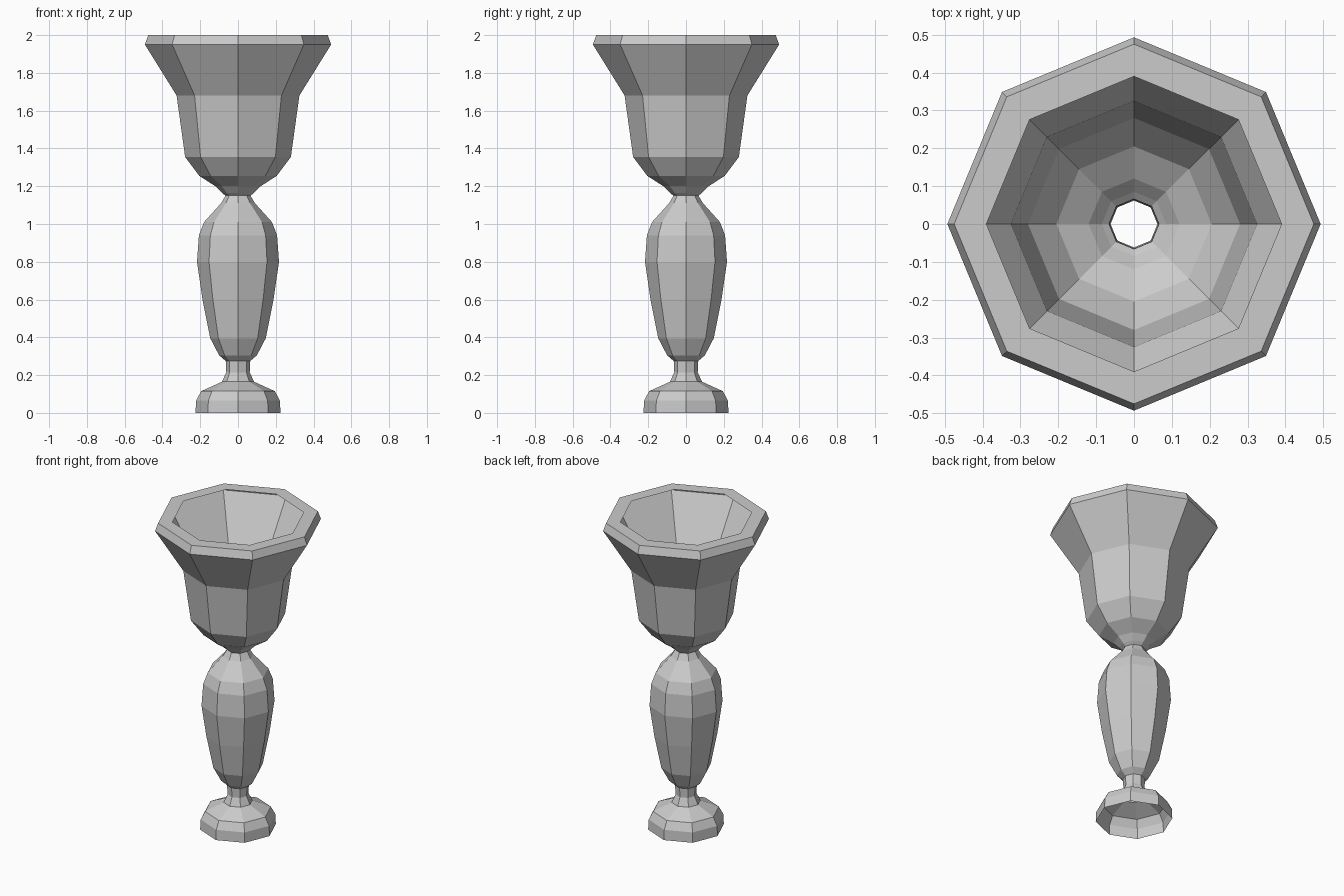
import bpy, bmesh
from math import cos, sin, pi

if "Cube" in bpy.data.objects:
    bpy.data.objects.remove(bpy.data.objects["Cube"])

SIDES = 8


def lathe(name, profile):
    """Spin a (radius, z) profile into an open, flat-faced octagonal shell."""
    bm = bmesh.new()
    rings = [[bm.verts.new((r * cos(2 * pi * i / SIDES), r * sin(2 * pi * i / SIDES), z))
              for i in range(SIDES)] for r, z in profile]
    for low, high in zip(rings, rings[1:]):
        for i in range(SIDES):
            j = (i + 1) % SIDES
            bm.faces.new((low[i], low[j], high[j], high[i]))
    mesh = bpy.data.meshes.new(name)
    bm.to_mesh(mesh)
    bm.free()
    obj = bpy.data.objects.new(name, mesh)
    bpy.context.collection.objects.link(obj)
    return obj


# Foot, open underneath
lathe("foot", [(0.225, 0), (0.222, 0.065), (0.195, 0.115), (0.085, 0.165), (0.062, 0.215)])

# Bulging stem between two narrow necks
lathe("stem", [(0.062, 0.215), (0.065, 0.275), (0.10, 0.305), (0.147, 0.395), (0.188, 0.60),
               (0.217, 0.80), (0.207, 0.94), (0.18, 1.01), (0.09, 1.11), (0.066, 1.15)])

# Flared cup, open through to the stem
lathe("cup", [(0.066, 1.15), (0.085, 1.165), (0.12, 1.20), (0.205, 1.255),
              (0.28, 1.355), (0.325, 1.68), (0.493, 1.95)])

# Bevelled lip with a flat top ring turned inward
lathe("lip", [(0.493, 1.95), (0.475, 2.0), (0.39, 2.0)])
